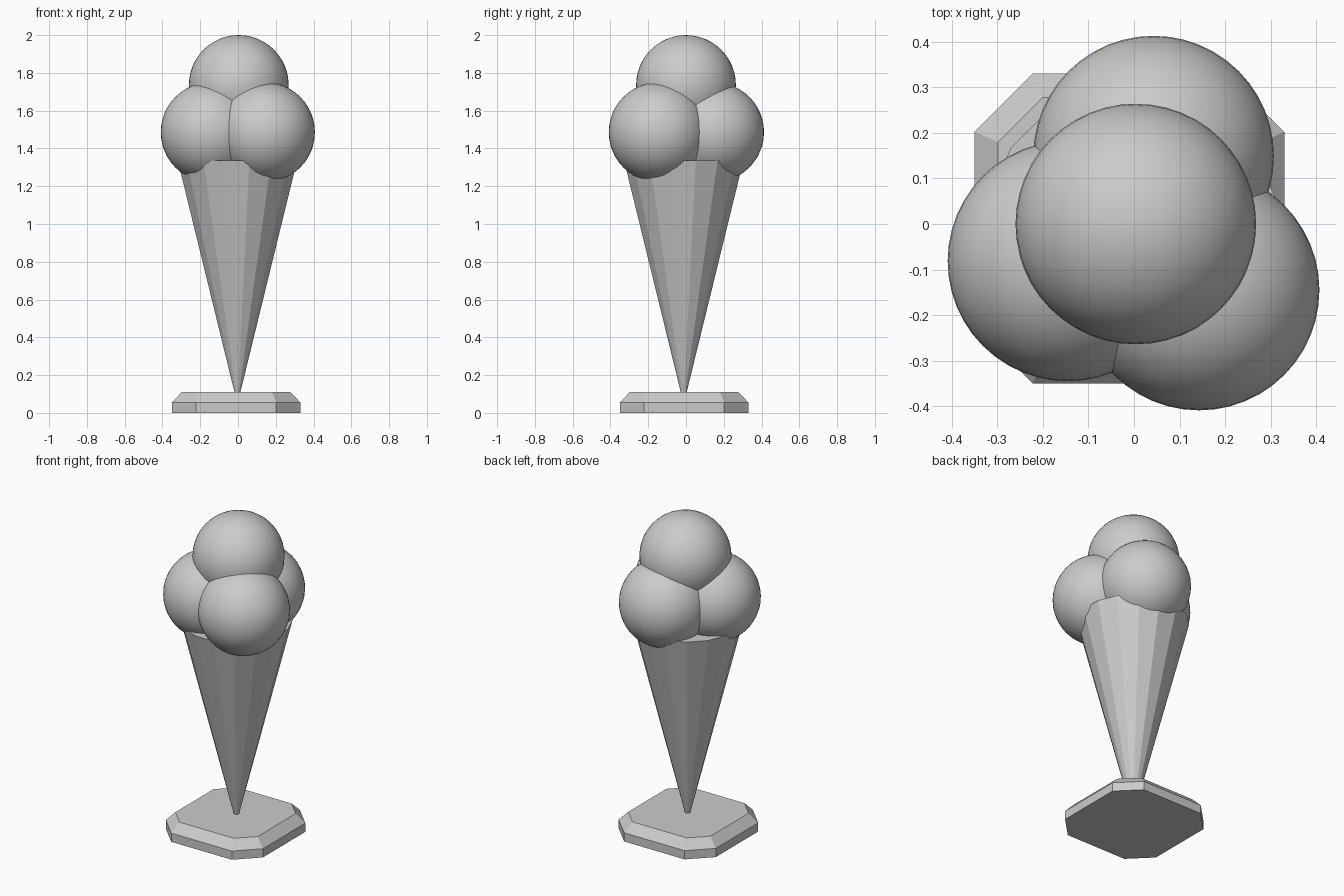
import bpy, bmesh, math

if "Cube" in bpy.data.objects:
    bpy.data.objects.remove(bpy.data.objects["Cube"])


def octagon(half, straight, z, c=-0.01):
    h, s = half, straight
    pts = [(h, -s), (h, s), (s, h), (-s, h), (-h, s), (-h, -s), (-s, -h), (s, -h)]
    return [(x + c, y + c, z) for x, y in pts]


# Base plate: chamfered square with a bevelled upper edge
bm = bmesh.new()
rings = [[bm.verts.new(p) for p in octagon(*a)]
         for a in ((0.34, 0.212, 0), (0.34, 0.212, 0.055), (0.288, 0.19, 0.11))]
bm.faces.new(rings[0][::-1])
bm.faces.new(rings[-1])
for lo, hi in zip(rings, rings[1:]):
    for i in range(8):
        j = (i + 1) % 8
        bm.faces.new((lo[i], lo[j], hi[j], hi[i]))
mesh = bpy.data.meshes.new("base_plate")
bm.to_mesh(mesh)
bm.free()
bpy.context.collection.objects.link(bpy.data.objects.new("base_plate", mesh))

# Faceted cone, narrow end resting on the plate
z0, z1 = 0.11, 1.335
bpy.ops.mesh.primitive_cone_add(vertices=16, radius1=0.016, radius2=0.322, depth=z1 - z0,
                                location=(-0.003, -0.012, (z0 + z1) / 2),
                                rotation=(0, 0, math.radians(11.25)))
bpy.context.object.name = "cone"

# Scoops: three resting on the rim, one on top
scoops = {
    "scoop_left": (-0.145, -0.081, 1.486),
    "scoop_right": (0.143, -0.145, 1.486),
    "scoop_back": (0.043, 0.149, 1.486),
    "scoop_top": (0.004, 0.0, 1.736),
}
for name, loc in scoops.items():
    bpy.ops.mesh.primitive_uv_sphere_add(segments=48, ring_count=24, radius=0.264, location=loc)
    bpy.context.object.name = name
    bpy.ops.object.shade_smooth()
